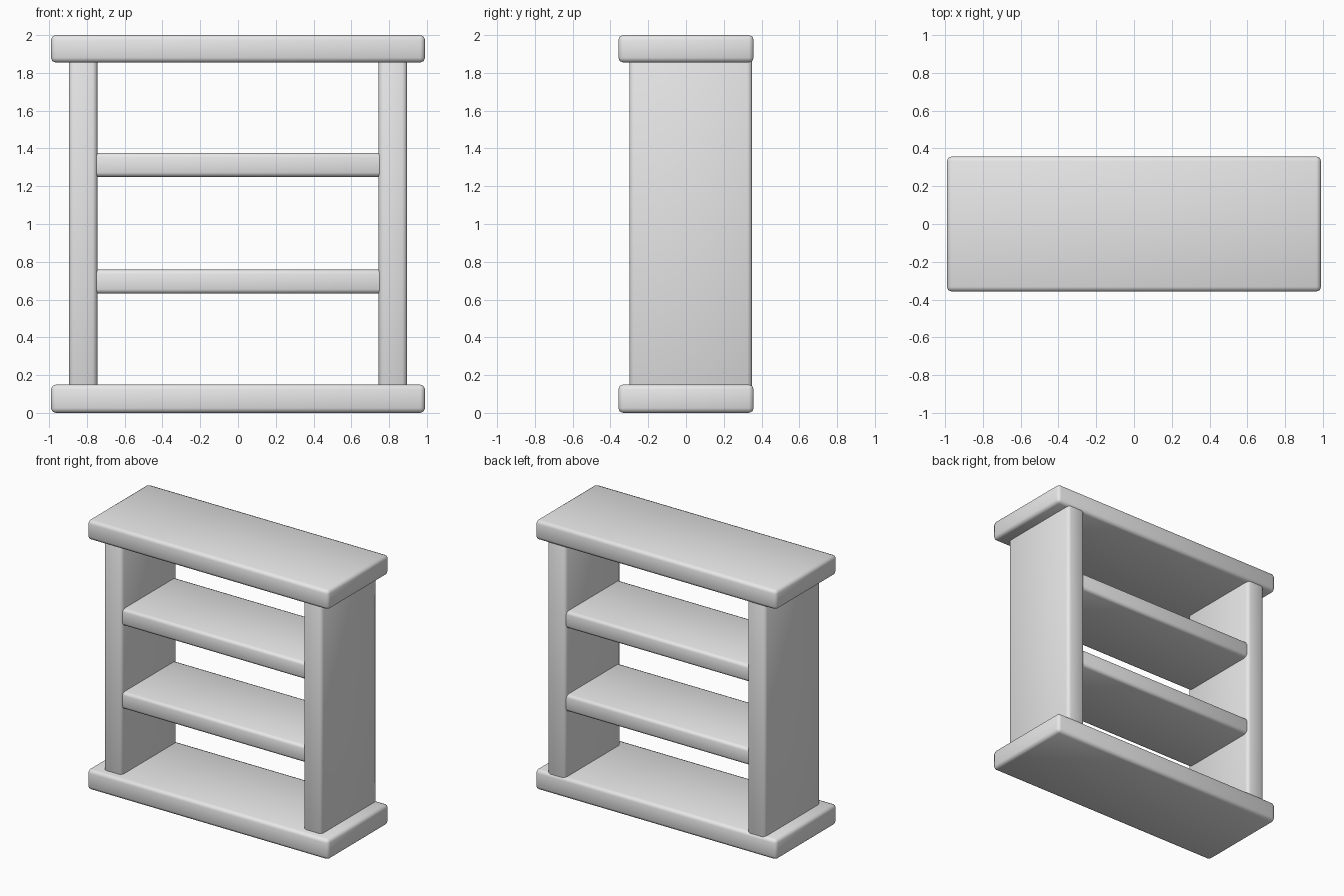
import bpy

# Remove the default cube
cube = bpy.data.objects.get("Cube")
if cube:
    bpy.data.objects.remove(cube, do_unlink=True)

# Single plain grey material
grey = bpy.data.materials.new("light_grey")
grey.use_nodes = True
colour = (0.8, 0.8, 0.8, 1.0)
grey.diffuse_color = colour
grey.node_tree.nodes["Principled BSDF"].inputs["Base Color"].default_value = colour


def board(name, x, y, z, bevel=0.025):
    """Softly rounded board spanning the given (low, high) ranges."""
    spans = (x, y, z)
    bpy.ops.mesh.primitive_cube_add(size=1, location=[(a + b) / 2 for a, b in spans])
    obj = bpy.context.object
    obj.name = name
    obj.scale = [b - a for a, b in spans]
    bpy.ops.object.transform_apply(location=False, rotation=False, scale=True)
    obj.data.materials.append(grey)
    mod = obj.modifiers.new("rounded_edges", "BEVEL")
    mod.width = bevel
    mod.segments = 2
    bpy.ops.object.shade_smooth()
    return obj


half_w, half_d = 0.99, 0.358   # overhanging top and base
inner, outer = 0.745, 0.895    # faces of the side panels
embed = 0.04                   # hidden overlap at the joints

# Top and base boards
board("base_board", (-half_w, half_w), (-half_d, half_d), (0, 0.15))
board("top_board", (-half_w, half_w), (-half_d, half_d), (1.855, 2))

# Upright side panels, set back at the front and nearly flush at the back
for name, x in (("left_panel", (inner, outer)), ("right_panel", (-outer, -inner))):
    board(name, x, (-0.3, 0.35), (0.15 - embed, 1.855 + embed))

# Shelves housed in the panels
for name, z in (("lower_shelf", (0.632, 0.758)), ("upper_shelf", (1.25, 1.376))):
    board(name, (-inner - embed, inner + embed), (-0.285, 0.335), z, 0.022)
